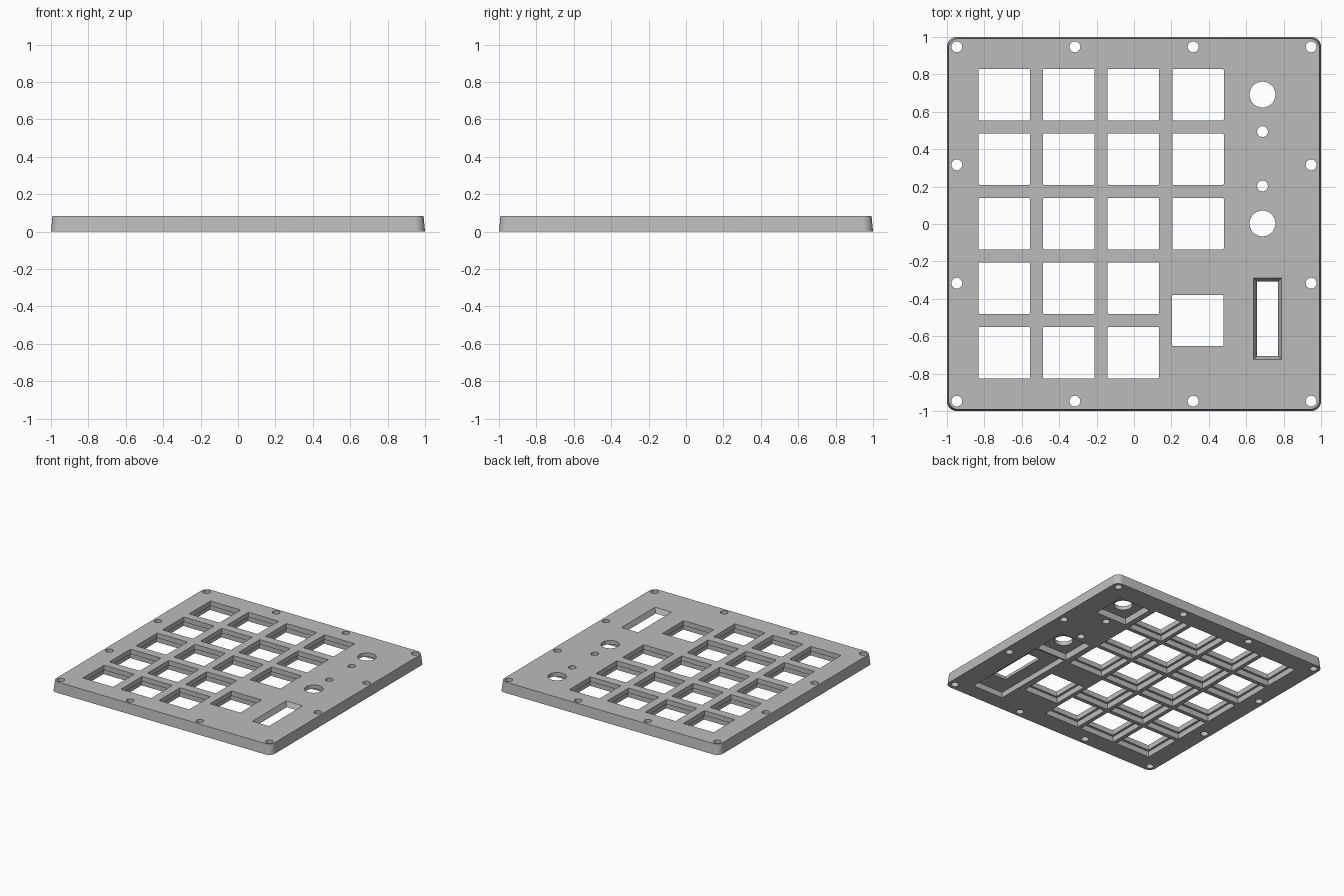
import bpy, bmesh
from math import sin, cos, pi, radians

old = bpy.data.objects.get("Cube")
if old:
    bpy.data.objects.remove(old)

TOP = 0.085
LEDGE = 0.045       # ceiling of the pockets under the plate
POT_LEDGE = 0.053
KEY = 0.1375        # half width of a key hole
POCKET = 0.156      # half width of the pocket below it

grey = bpy.data.materials.new("plate_grey")
grey.use_nodes = True
grey.diffuse_color = (0.5, 0.5, 0.5, 1)
grey.node_tree.nodes["Principled BSDF"].inputs["Base Color"].default_value = (0.5, 0.5, 0.5, 1)

bm = bmesh.new()


def rect(cx, cy, hx, hy, r=0.0, steps=8):
    """Rectangle outline with optional rounded corners."""
    if r == 0:
        return [(cx - hx, cy - hy), (cx + hx, cy - hy), (cx + hx, cy + hy), (cx - hx, cy + hy)]
    pts = []
    for k, (sx, sy) in enumerate([(1, 1), (-1, 1), (-1, -1), (1, -1)]):
        for i in range(steps + 1):
            a = (k + i / steps) * pi / 2
            pts.append((cx + sx * (hx - r) + r * cos(a), cy + sy * (hy - r) + r * sin(a)))
    return pts


def circle(cx, cy, r, steps=32):
    return [(cx + r * cos(2 * pi * i / steps), cy + r * sin(2 * pi * i / steps)) for i in range(steps)]


def ring(outline, z):
    """Closed loop of vertices and edges at one height."""
    verts = [bm.verts.new((x, y, z)) for x, y in outline]
    for i, v in enumerate(verts):
        bm.edges.new((verts[i - 1], v))
    return verts


def wall(low, z0, high, z1):
    """Wall between two matching outlines; returns both rings."""
    a, b = ring(low, z0), ring(high, z1)
    for i in range(len(a)):
        bm.faces.new((a[i - 1], a[i], b[i], b[i - 1]))
    return a, b


def fill(rings):
    """Flat face inside the first ring, leaving the other rings open."""
    edges = [bm.edges.get((r[i - 1], r[i])) for r in rings for i in range(len(r))]
    bmesh.ops.triangle_fill(bm, edges=edges, use_beauty=True, normal=(0, 0, 1))


# Outer wall with slightly drafted sides
outer_low, outer_high = wall(rect(0, 0, 1, 1, 0.052), 0, rect(0, 0, 0.992, 0.992, 0.052), TOP)
under, upper = [outer_low], [outer_high]


def opening(pocket, ledge, hole_low, hole_high):
    """Hole through the plate with a wider pocket underneath."""
    pocket_low, pocket_high = wall(pocket, 0, pocket, ledge)
    low, high = wall(hole_low, ledge, hole_high, TOP)
    fill([pocket_high, low])
    under.append(pocket_low)
    upper.append(high)


# Key holes: a grid with a shortened last column, plus one lower key
keys = [(-0.694 + 0.3455 * i, 0.692 - 0.345 * j)
        for i in range(4) for j in range(5) if i < 3 or j < 3]
keys.append((0.342, -0.516))
for x, y in keys:
    hole = rect(x, y, KEY, KEY, 0.006, 4)
    opening(rect(x, y, POCKET, POCKET), LEDGE, hole, hole)

# Round knob holes
for y in (0.692, 0.003):
    hole = circle(0.687, y, 0.069, 48)
    opening(rect(0.687, y, 0.14, 0.14), POT_LEDGE, hole, hole)

# Bevelled display window, narrowing downwards
opening(rect(0.69, -0.51, 0.138, 0.36), LEDGE,
        rect(0.714, -0.507, 0.057, 0.2), rect(0.714, -0.507, 0.075, 0.218))

# Lamp holes and the screw holes around the rim
spots = (-0.947, -0.316, 0.316, 0.947)
small_holes = [(x, y) for x in spots for y in spots if abs(x) > 0.9 or abs(y) > 0.9]
small_holes += [(0.687, 0.494), (0.687, 0.203)]
for x, y in small_holes:
    hole = circle(x, y, 0.029)
    low, high = wall(hole, 0, hole, TOP)
    under.append(low)
    upper.append(high)

# Underside and top surface
fill(under)
fill(upper)
bmesh.ops.recalc_face_normals(bm, faces=bm.faces[:])

# Smooth the round walls, keep the edges crisp
for face in bm.faces:
    face.smooth = True
for edge in bm.edges:
    edge.smooth = edge.calc_face_angle(pi) < radians(30)

mesh = bpy.data.meshes.new("face_plate")
bm.to_mesh(mesh)
bm.free()
mesh.materials.append(grey)
plate = bpy.data.objects.new("face_plate", mesh)
bpy.context.scene.collection.objects.link(plate)
